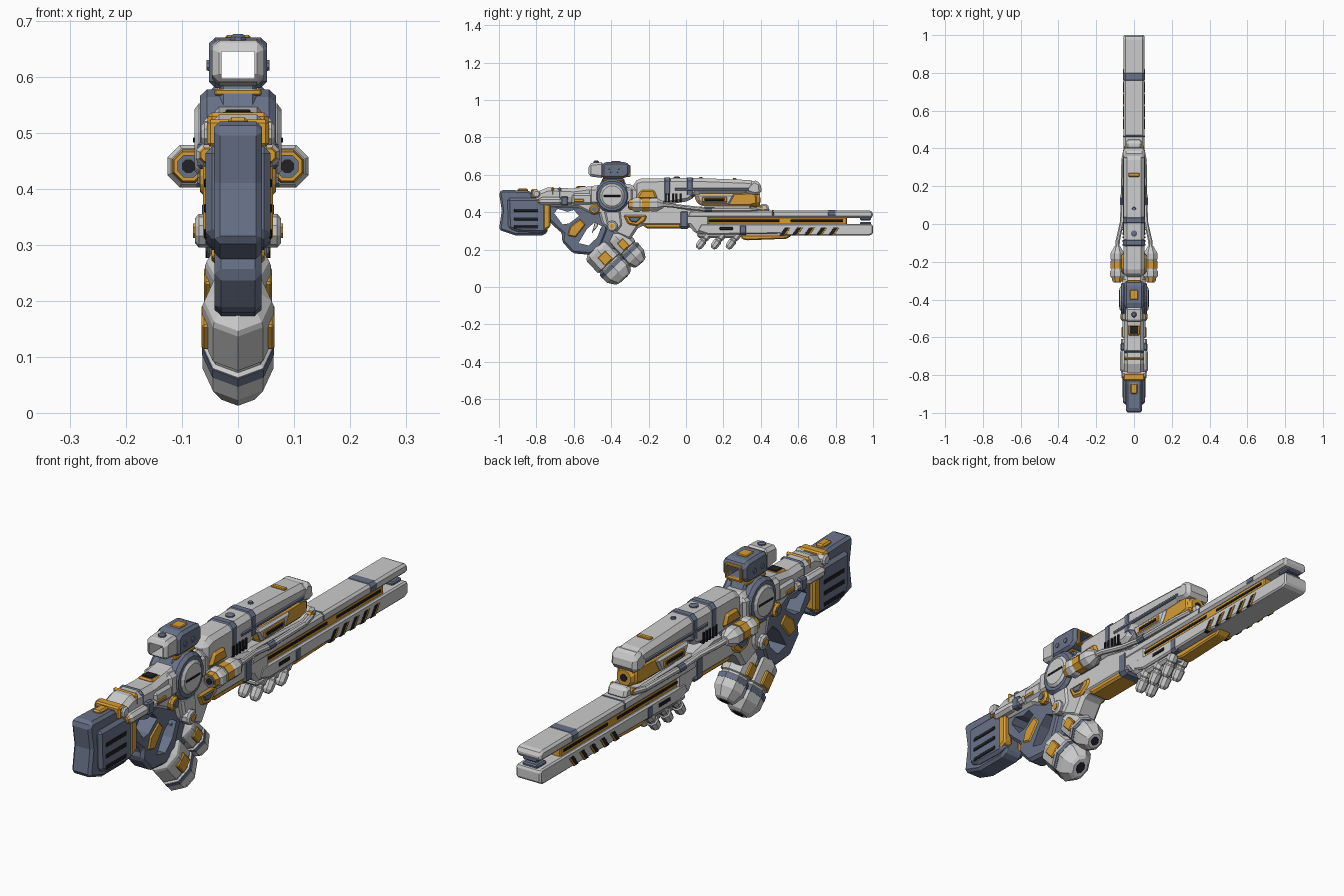
import bpy, bmesh, math
from mathutils import Vector


def material(name, rgb):
    m = bpy.data.materials.new(name)
    m.diffuse_color = (*rgb, 1)
    return m


SLATE = material("slate", (.14, .17, .25))
ORANGE = material("orange", (.68, .34, .035))
BLACK = material("black", (.015, .015, .02))


def finish(name, bm, mat, bevel=0, mirror=False):
    bmesh.ops.recalc_face_normals(bm, faces=bm.faces[:])
    me = bpy.data.meshes.new(name)
    bm.to_mesh(me)
    bm.free()
    ob = bpy.data.objects.new(name, me)
    bpy.context.collection.objects.link(ob)
    if mat:
        me.materials.append(mat)
    if bevel:
        b = ob.modifiers.new("bevel", 'BEVEL')
        b.width, b.segments, b.limit_method = bevel, 1, 'ANGLE'
    if mirror:
        ob.modifiers.new("mirror", 'MIRROR')
    return ob


def plate(name, pts, x, mat=None, bevel=.01):
    """Side profile (y, z) extruded in x; a pair of x values is mirrored."""
    pair = isinstance(x, tuple)
    x0, x1 = x if pair else (-x, x)
    bm = bmesh.new()
    f = bm.faces.new([bm.verts.new((x0, y, z)) for y, z in pts])
    ext = bmesh.ops.extrude_face_region(bm, geom=[f])['geom']
    bmesh.ops.translate(bm, vec=(x1 - x0, 0, 0),
                        verts=[v for v in ext if isinstance(v, bmesh.types.BMVert)])
    return finish(name, bm, mat, bevel, pair)


def box(name, y0, y1, z0, z1, x, mat=None, bevel=.006):
    return plate(name, [(y0, z0), (y1, z0), (y1, z1), (y0, z1)], x, mat, bevel)


def lathe(name, p, d, prof, mat=None, n=8, sx=1, phase=None, mirror=False):
    """Faceted turned part: prof is (distance, radius) along direction d from p."""
    p, d = Vector(p), Vector(d).normalized()
    u = Vector((0, 1, 0)) if abs(d.x) > .9 else Vector((1, 0, 0))
    v = d.cross(u)
    ph = math.pi / n if phase is None else phase
    bm = bmesh.new()
    rings = []
    for t, r in prof:
        rings.append([bm.verts.new(p + d * t + u * (r * sx * math.cos(ph + math.tau * i / n))
                                   + v * (r * math.sin(ph + math.tau * i / n))) for i in range(n)])
    for a, b in zip(rings, rings[1:]):
        for i in range(n):
            bm.faces.new((a[i], a[(i + 1) % n], b[(i + 1) % n], b[i]))
    bm.faces.new(rings[0])
    bm.faces.new(rings[-1])
    return finish(name, bm, mat, 0, mirror)


def cut(ob, cutter):
    cutter.hide_render = True
    cutter.display_type = 'WIRE'
    m = ob.modifiers.new("cut", 'BOOLEAN')
    m.operation, m.solver, m.object = 'DIFFERENCE', 'EXACT', cutter


# Stock: butt, side panels and slots
plate("stock_butt", [(-1, .505), (-.985, .52), (-.84, .515), (-.80, .49), (-.74, .47), (-.74, .29),
                     (-.77, .275), (-.91, .275), (-1, .305), (-.985, .41)], .043, SLATE, .015)
plate("stock_panel", [(-.955, .475), (-.80, .475), (-.735, .45), (-.735, .31), (-.76, .29),
                      (-.90, .295), (-.95, .315)], (.02, .058), SLATE, .012)
plate("stock_trim", [(-.765, .45), (-.725, .44), (-.725, .32), (-.765, .30)], (.02, .062), ORANGE, .008)
for z in (.41, .365, .32):
    box("stock_slot", -.92, -.79, z - .008, z + .008, (.05, .061), BLACK, .002)
box("stock_top_trim", -.90, -.845, .505, .527, .018, ORANGE)
box("stock_clamp", -.83, -.79, .475, .523, .055, ORANGE)

# Upper receiver
plate("receiver", [(-.82, .43), (-.82, .50), (-.74, .532), (-.60, .527), (-.50, .54), (-.44, .55),
                   (-.30, .55), (-.24, .52), (-.24, .40), (-.50, .38), (-.58, .42), (-.74, .43)], .052, None, .018)
plate("receiver_band", [(-.69, .44), (-.69, .534), (-.66, .534), (-.66, .44)], .054, SLATE, .016)
plate("receiver_stripe", [(-.72, .49), (-.72, .536), (-.705, .536), (-.705, .49)], .054, ORANGE, .016)
box("top_port_frame", -.59, -.53, .51, .537, .032, ORANGE)
box("top_port", -.58, -.54, .52, .541, .022, BLACK, .002)
box("receiver_step", -.52, -.28, .44, .535, .062, None, .015)

# Thumbhole frame with grip and trigger guard
frame = plate("grip_frame", [(-.75, .44), (-.74, .36), (-.70, .32), (-.66, .285), (-.665, .245), (-.605, .18),
                             (-.51, .172), (-.455, .21), (-.42, .30), (-.40, .43)], .042, SLATE, .012)
cut(frame, plate("thumb_hole_cutter", [(-.705, .395), (-.685, .418), (-.635, .402), (-.60, .412),
                                       (-.572, .38), (-.625, .34), (-.66, .335)], .2, None, 0))
cut(frame, plate("trigger_hole_cutter", [(-.575, .235), (-.52, .222), (-.475, .265), (-.45, .325),
                                         (-.49, .345), (-.53, .31)], .2, None, 0))
plate("grip_pad", [(-.62, .325), (-.565, .365), (-.535, .335), (-.59, .265), (-.635, .275)], (.03, .047), ORANGE, .006)
plate("trigger", [(-.485, .36), (-.46, .36), (-.475, .32), (-.505, .285), (-.495, .32)], .012, None, .003)

# Lower receiver and front guard
plate("lower_receiver", [(-.48, .43), (-.45, .33), (-.37, .28), (-.30, .25), (-.25, .325), (-.20, .325), (.02, .325),
                         (.05, .285), (.10, .28), (.13, .33), (.13, .40), (-.10, .45)], .052, None, .014)
plate("front_guard", [(-.25, .35), (-.21, .312), (0, .312), (.01, .345)], .046, ORANGE, .008)
box("lower_band", -.04, .02, .31, .415, .055, SLATE, .014)
plate("well_panel", [(-.335, .385), (-.21, .385), (-.215, .355), (-.26, .325), (-.31, .335)], (.04, .060), ORANGE, .008)
plate("well_inset", [(-.31, .375), (-.235, .375), (-.265, .345), (-.295, .35)], (.04, .064), SLATE, .004)
plate("well_cover", [(-.44, .41), (-.35, .41), (-.34, .33), (-.37, .29), (-.42, .32)], (.03, .060), None, .01)
lathe("well_bolt", (.045, -.395, .325), (1, 0, 0), [(0, .03), (.025, .03), (.032, .022)], None, 10, mirror=True)
lathe("well_bolt_core", (.07, -.395, .325), (1, 0, 0), [(0, .014), (.010, .014)], ORANGE, 8, mirror=True)

# Round hub on each side
lathe("hub_ring", (0, -.395, .487), (1, 0, 0), [(0, .092), (.055, .092), (.068, .08), (.068, .07)], SLATE, 16, mirror=True)
lathe("hub_cap", (.03, -.395, .487), (1, 0, 0), [(0, .066), (.04, .066), (.048, .055)], None, 16, mirror=True)
box("hub_slot", -.44, -.35, .482, .491, (.07, .080), BLACK, .001)
lathe("pivot_bolt", (.03, -.49, .415), (1, 0, 0), [(0, .028), (.03, .028), (.038, .02)], ORANGE, 10, mirror=True)
lathe("pivot_core", (.05, -.49, .415), (1, 0, 0), [(0, .014), (.022, .014)], SLATE, 8, mirror=True)
lathe("rear_pin", (.03, -.80, .498), (1, 0, 0), [(0, .022), (.03, .022), (.036, .015)], None, 8, mirror=True)

# Cheek tubes along the stock neck
lathe("cheek_tube", (.055, -.78, .46), (0, 1, 0), [(0, .016), (.01, .022), (.10, .022), (.11, .016), (.17, .016)],
      None, 8, mirror=True)
lathe("cheek_tube_end", (.055, -.79, .46), (0, 1, 0), [(0, .012), (.02, .019), (.03, .019)], ORANGE, 8, mirror=True)
box("cheek_clamp", -.67, -.63, .435, .485, (.04, .072), SLATE)
box("cheek_block", -.61, -.50, .44, .50, (.04, .062), None, .012)
box("cheek_light", -.60, -.545, .455, .47, (.05, .066), ORANGE, .003)

# Twin canister magazines, tilted forward
D = (0, .68, -.73)
for tag, p, r, length, sx in (("large", (0, -.475, .20), .083, .212, .76), ("small", (0, -.375, .27), .062, .195, .95)):
    L = length
    lathe(tag + "_canister", p, D, [(-.02, r * .6), (0, r * .95), (.01, r), (L * .44, r), (L * .46, r * .9), (L * .50, r * .9),
                                    (L * .52, r), (L * .78, r), (L * .96, r * .68), (L, r * .5)], None, 8, sx, 0)
    lathe(tag + "_canister_band", p, D, [(L * .53, r * .9), (L * .53, r * 1.02), (L * .62, r * 1.02), (L * .62, r * .9)],
          SLATE, 8, sx, 0)
    lathe(tag + "_canister_port", p, D, [(L * .9, r * .3), (L * 1.01, r * .3)], BLACK, 8, sx, 0)
    c = Vector(p) + Vector(D) * L * .3
    q, w = Vector(D) * L * .14, Vector((0, .73, .68)) * r * .36
    plate(tag + "_canister_label", [(v.y, v.z) for v in (c - q - w, c + q - w, c + q + w, c - q + w)],
          (r * sx * .7, r * sx * 1.03), ORANGE, .004)
box("canister_bracket", -.46, -.36, .20, .32, .035, SLATE, .01)

# Upper shroud with bands, vents and emitter
plate("shroud", [(-.28, .45), (-.28, .565), (-.24, .58), (.06, .583), (.34, .572), (.395, .555), (.40, .515), (.36, .50),
                 (.06, .50), (.02, .46), (-.1, .44)], .055, None, .018)
for y0, y1 in ((-.13, -.07), (-.01, .05)):
    box("shroud_band", y0, y1, .475, .586, .057, SLATE, .018)
box("shroud_side_rib", -.06, .34, .515, .53, (.04, .059), SLATE, .004)
for i in range(5):
    box("shroud_vent", -.115 + i * .02, -.105 + i * .02, .455, .50, (.045, .060), BLACK, .001)
plate("shroud_nose", [(.30, .51), (.36, .575), (.40, .555), (.405, .50), (.37, .49)], .057, None, .014)
box("shroud_top_mark", .25, .27, .565, .582, .03, ORANGE, .003)
lathe("shroud_knob", (0, -.05, .575), (0, 0, 1), [(0, .018), (.012, .018), (.016, .010)], SLATE)
lathe("shroud_stud", (0, .08, .575), (0, 0, 1), [(0, .012), (.014, .009)], SLATE)
plate("emitter_body", [(.04, .50), (.38, .51), (.385, .44), (.34, .43), (.10, .43), (.06, .445)], .044, ORANGE, .012)
plate("emitter_cover", [(.05, .495), (.26, .495), (.23, .44), (.08, .44)], (.03, .054), None, .008)
box("emitter_trim", .085, .22, .452, .482, (.04, .057), ORANGE, .004)
box("emitter_slot", .10, .205, .461, .473, (.05, .060), BLACK, .001)
lathe("emitter_muzzle", (0, .34, .465), (0, 1, 0), [(0, .04), (.04, .04), (.055, .032)], ORANGE, 10)
lathe("emitter_bore", (0, .38, .465), (0, 1, 0), [(0, .015), (.018, .015)], BLACK)

# Barrel rails around the glowing core
plate("upper_rail", [(.0, .37), (.02, .41), (.985, .41), (1, .40), (1, .375), (.99, .37)], .055, None, .012)
plate("lower_rail", [(.06, .30), (.08, .337), (.99, .337), (1, .33), (1, .285), (.98, .275), (.55, .275), (.50, .285),
                     (.12, .28)], .055, None, .012)
box("barrel_core", .02, .86, .325, .38, .044, ORANGE, .004)
box("core_slot", .08, .50, .349, .360, .047, BLACK, .001)
box("core_slot_front", .56, .84, .349, .360, .047, BLACK, .001)
box("upper_rail_band", .75, .81, .372, .412, .057, SLATE, .012)
box("upper_rail_collar", .45, .48, .372, .412, .057, SLATE, .012)
box("lower_rail_band", .28, .33, .277, .338, .057, SLATE, .012)
box("upper_tip_lip", .93, .99, .357, .375, .034, SLATE, .005)
box("lower_tip_lip", .93, .99, .332, .348, .034, SLATE, .005)
box("lower_rail_mark", .18, .25, .305, .32, (.04, .058), BLACK, .002)
for i in range(5):
    y = .50 + i * .065
    plate("rail_slash", [(y, .276), (y + .02, .276), (y + .05, .318), (y + .03, .318)], (.04, .057), BLACK, .001)
    plate("rail_slash_edge", [(y + .02, .276), (y + .03, .276), (y + .06, .318), (y + .05, .318)], (.04, .058), ORANGE, .001)
plate("rail_saddle", [(-.02, .40), (.02, .432), (.36, .418), (.41, .445), (.435, .445), (.45, .405)], .042, None, .01)
lathe("saddle_pin", (.03, .40, .425), (1, 0, 0), [(0, .014), (.02, .014)], ORANGE, 8, mirror=True)
plate("rail_foot", [(.29, .28), (.57, .28), (.54, .258), (.33, .25), (.30, .255)], .03, ORANGE, .006)

# Slanted cooling fingers below the rail
box("finger_mount", .06, .29, .262, .29, .045, None, .01)
for y in (.12, .20, .28):
    lathe("cooling_finger", (.026, y, .285), (0, -.6, -.8),
          [(0, .022), (.03, .022), (.035, .018), (.045, .018), (.05, .023), (.085, .021), (.098, .012)], None, 8, mirror=True)

# Side pods and their feed pipes
lathe("side_pod", (.088, -.285, .44), (0, 1, 0), [(0, .034), (.01, .041), (.035, .041), (.045, .034), (.09, .034),
                                                 (.10, .039), (.13, .039), (.165, .018)], None, 8, mirror=True)
lathe("pod_band", (.088, -.235, .44), (0, 1, 0), [(0, .038), (.04, .038)], ORANGE, 8, mirror=True)
lathe("pod_ring", (.088, -.305, .44), (0, 1, 0), [(0, .028), (.025, .033)], ORANGE, 8, mirror=True)
lathe("pod_rim", (.088, -.309, .44), (0, 1, 0), [(0, .022), (.02, .022)], SLATE, 8, mirror=True)
lathe("pod_bore", (.088, -.311, .44), (0, 1, 0), [(0, .013), (.02, .013)], BLACK, 8, mirror=True)
plate("pod_mount", [(-.27, .47), (-.24, .52), (-.17, .52), (-.15, .47)], (.03, .066), ORANGE, .01)
box("pod_arm", -.27, -.15, .42, .46, (.03, .09), SLATE)
path = [(.088, -.14, .44), (.086, -.09, .437), (.064, .01, .425), (.060, .10, .415), (.056, .34, .415), (.044, .40, .42)]
for a, b in zip(path, path[1:]):
    d = Vector(b) - Vector(a)
    lathe("feed_pipe", a, d, [(-.004, .012), (d.length + .004, .012)], None, 8, mirror=True)
lathe("pipe_cuff", (.060, .10, .415), (0, 1, 0), [(0, .015), (.04, .015)], SLATE, 8, mirror=True)

# Open square sight on its pedestal
plate("sight_pedestal", [(-.47, .53), (-.44, .59), (-.34, .59), (-.31, .53)], .034, SLATE, .008)
box("sight_plate", -.45, -.33, .566, .578, .042, ORANGE, .003)
hole = box("sight_hole_cutter", -.7, -.1, .597, .645, .029, None, 0)
for ob in (plate("sight_rear", [(-.52, .592), (-.52, .655), (-.505, .664), (-.44, .668), (-.44, .582)], .046, None, .012),
           plate("sight_front", [(-.45, .58), (-.45, .655), (-.43, .67), (-.32, .668), (-.302, .655), (-.302, .60), (-.33, .58)],
                 .052, SLATE, .012),
           box("sight_liner", -.33, -.297, .589, .653, .036, ORANGE, .003)):
    cut(ob, hole)
box("sight_top_mark", -.40, -.35, .66, .674, .022, ORANGE, .003)
lathe("sight_knob", (0, -.48, .655), (0, 0, 1), [(0, .015), (.016, .015), (.021, .009)], SLATE)
for y in (-.41, -.36):
    lathe("sight_screw", (.045, y, .62), (1, 0, 0), [(0, .012), (.011, .010)], SLATE, 8, mirror=True)
